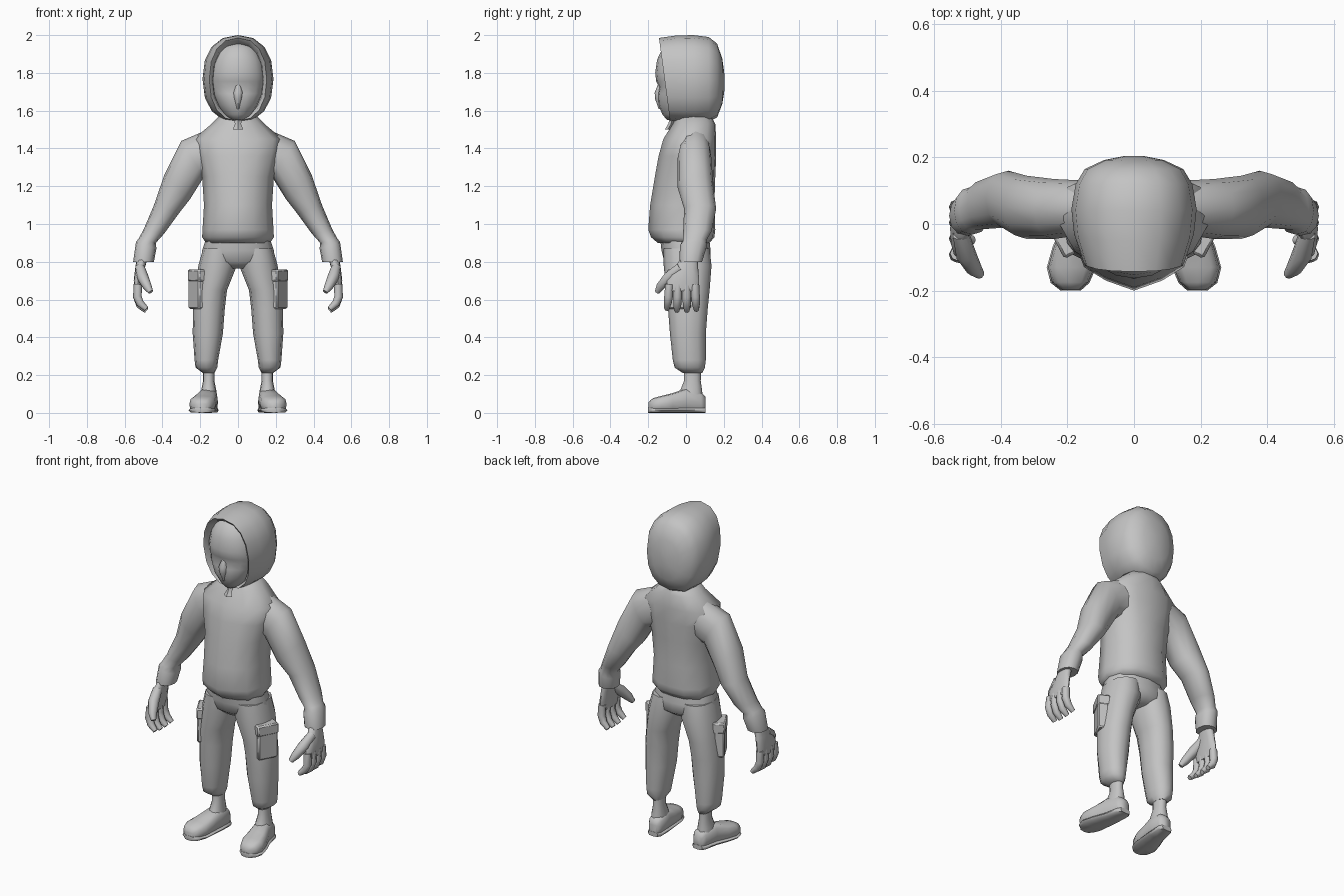
import bpy, bmesh, math
from mathutils import Vector, Matrix

if "Cube" in bpy.data.objects:
    bpy.data.objects.remove(bpy.data.objects["Cube"], do_unlink=True)

GREY = (0.55, 0.55, 0.55, 1)
mat = bpy.data.materials.new("plain grey")
mat.use_nodes = True
mat.diffuse_color = GREY
bsdf = next(n for n in mat.node_tree.nodes if n.type == 'BSDF_PRINCIPLED')
bsdf.inputs["Base Color"].default_value = GREY


def finish(name, bm, mirror=False, sharp=60):
    bmesh.ops.recalc_face_normals(bm, faces=bm.faces)
    mesh = bpy.data.meshes.new(name)
    bm.to_mesh(mesh)
    bm.free()
    mesh.materials.append(mat)
    mesh.shade_smooth()
    mesh.set_sharp_from_angle(angle=math.radians(sharp))
    obj = bpy.data.objects.new(name, mesh)
    bpy.context.collection.objects.link(obj)
    if mirror:
        obj.modifiers.new("Mirror", 'MIRROR').use_mirror_merge = False
    return obj


def add_loft(bm, rings):
    """Skin a list of point rings and cap both ends."""
    loops = [[bm.verts.new(p) for p in ring] for ring in rings]
    for a, b in zip(loops, loops[1:]):
        for i in range(len(a)):
            j = (i + 1) % len(a)
            bm.faces.new((a[i], a[j], b[j], b[i]))
    bm.faces.new(loops[0])
    bm.faces.new(loops[-1])


def loft(name, rings, mirror=False, sharp=60):
    bm = bmesh.new()
    add_loft(bm, rings)
    return finish(name, bm, mirror, sharp)


def ring(c, u, v, n=12, power=1.0):
    """Ellipse about c with half axes u and v; power below 1 squares it."""
    pts = []
    for i in range(n):
        a = math.tau * i / n
        s, t = (math.copysign(abs(f) ** power, f) if abs(f) > 1e-6 else 0
                for f in (math.cos(a), math.sin(a)))
        pts.append(Vector(c) + Vector(u) * s + Vector(v) * t)
    return pts


def level(z, x0, x1, y0, y1, n=12, power=0.9):
    """Horizontal ring spanning the given x and y limits."""
    return ring(((x0 + x1) / 2, (y0 + y1) / 2, z),
                ((x1 - x0) / 2, 0, 0), (0, (y1 - y0) / 2, 0), n, power)


def limb(outer_x, outer_z, inner_x, inner_z, y, depth, n=12):
    """Ring across a limb, from its outer to its inner outline."""
    o, i = Vector((outer_x, y, outer_z)), Vector((inner_x, y, inner_z))
    return ring((o + i) / 2, (o - i) / 2, (0, depth, 0), n, 0.9)


def tube(points, radii, n=8):
    pts = [Vector(p) for p in points]
    rings = []
    for k, p in enumerate(pts):
        d = (pts[min(k + 1, len(pts) - 1)] - pts[max(k - 1, 0)]).normalized()
        u = d.cross(Vector((0, 1, 0.2))).normalized()
        rings.append(ring(p, u * radii[k], d.cross(u) * radii[k], n))
    return rings


# Jacket body with a ridge down the front
half = [(0, -1), (.45, -.83), (.8, -.6), (1, 0), (.85, .65), (.45, .95), (0, 1)]
outline = half + [(-x, y) for x, y in half[-2:0:-1]]
body = [(.90, .17, -.15, .125), (.93, .19, -.185, .15), (.97, .188, -.2, .155),
        (1.1, .18, -.19, .15), (1.25, .19, -.165, .155), (1.36, .22, -.145, .16),
        (1.45, .235, -.12, .16), (1.53, .14, -.07, .155), (1.58, .09, -.05, .13)]
loft("jacket_body", [[Vector((x * w, (f + b) / 2 + y * (b - f) / 2, z))
                      for x, y in outline] for z, w, f, b in body])

# Sleeves and cuffs
loft("sleeve", [limb(*s) for s in (
    (.16, 1.50, .12, 1.26, .05, .08), (.30, 1.44, .18, 1.25, .045, .09),
    (.39, 1.26, .255, 1.13, .05, .095), (.445, 1.10, .31, 1.06, .075, .085),
    (.50, .97, .39, .95, .06, .075), (.525, .925, .435, .90, .045, .062),
    (.54, .905, .432, .87, .04, .072), (.555, .80, .445, .80, .025, .06))], True)

# Hands: palm, curled fingers and thumb
bm = bmesh.new()
add_loft(bm, [limb(*s) for s in (
    (.535, .83, .475, .83, .02, .04), (.545, .76, .495, .76, 0, .065),
    (.552, .70, .505, .70, -.015, .085), (.548, .645, .512, .645, -.02, .085))])
for y, drop in ((-.088, .01), (-.042, 0), (.004, 0), (.048, .005)):
    add_loft(bm, tube([(.53, y, .68), (.533, y * 1.05, .615),
                       (.518, y * 1.1, .57 + drop), (.485, y * 1.15, .54 + drop)],
                      (.022, .023, .021, .014)))
add_loft(bm, tube([(.52, -.03, .77), (.505, -.09, .72),
                   (.48, -.135, .67), (.462, -.152, .64)],
                  (.026, .031, .024, .014)))
finish("hand", bm, True)

# Trousers: seat and gathered legs
loft("trouser_seat", [level(z, -w, w, f, b) for z, w, f, b in (
    (.95, .16, -.14, .12), (.86, .19, -.13, .13), (.80, .19, -.115, .13),
    (.765, .11, -.07, .08))])
loft("trouser_leg", [level(*s) for s in (
    (.87, .01, .185, -.12, .125), (.78, .006, .21, -.118, .135),
    (.65, .058, .225, -.105, .125), (.55, .07, .238, -.095, .115),
    (.42, .08, .24, -.085, .105), (.28, .105, .23, -.07, .105),
    (.24, .11, .225, -.06, .10), (.21, .125, .185, -.015, .085))], True)


def pocket_block(name, size, centre):
    bm = bmesh.new()
    turn = Matrix.Rotation(math.radians(-28), 4, 'Z')
    bmesh.ops.create_cube(bm, size=1, matrix=Matrix.Translation(centre) @ turn
                          @ Matrix.Diagonal((*size, 1)))
    bmesh.ops.bevel(bm, geom=bm.edges[:], offset=.008, segments=1, affect='EDGES')
    finish(name, bm, True, 40)


# Cargo pockets on the outer thighs
pocket_block("cargo_pocket", (.06, .12, .18), (.21, -.03, .64))
pocket_block("pocket_flap", (.075, .13, .065), (.206, -.03, .727))

# Ankles and shoes
loft("ankle", [level(*s) for s in (
    (.25, .125, .187, -.012, .08), (.17, .125, .185, -.01, .078),
    (.12, .115, .195, -.03, .085), (.07, .115, .2, -.05, .09))], True)
shoe = [(.103, .15, .028, .085), (.08, .15, .044, .11), (.0, .16, .052, .13),
        (-.07, .177, .064, .105), (-.13, .188, .07, .09),
        (-.175, .192, .054, .078), (-.198, .19, .026, .058)]
loft("shoe", [ring((x, y, h / 2), (w, 0, 0), (0, 0, h / 2), 12, .7)
              for y, x, w, h in shoe], True)
loft("shoe_sole", [ring((x, y * 1.01, .014), (w + .004, 0, 0), (0, 0, .014), 8, .5)
                   for y, x, w, h in shoe], True)

# Hood with an open, sloping front rim
hood = []
for y, slope, w, zc, h in (
        (-.06, .07, .125, 1.76, .185), (-.13, .06, .135, 1.76, .205),
        (-.145, .06, .152, 1.765, .22), (-.05, .04, .18, 1.768, .23),
        (.04, .01, .188, 1.768, .232), (.12, 0, .175, 1.765, .225),
        (.165, 0, .148, 1.76, .195), (.192, 0, .09, 1.755, .12),
        (.204, 0, .03, 1.75, .04)):
    pts = ring((0, y, zc), (w, 0, 0), (0, 0, h), 16, .88)
    for p in pts:
        p.y += slope * (2 - p.z) / .45
    hood.append(pts)
loft("hood", hood)

# Masked face with a rounded brow, eye hollow and muzzle
loft("face", [level(z, -w, w, f, .06, 16, 1) for z, w, f in (
    (1.965, .05, -.07), (1.93, .10, -.125), (1.87, .128, -.153),
    (1.80, .14, -.163), (1.755, .14, -.158), (1.725, .138, -.142),
    (1.69, .13, -.15), (1.63, .105, -.146), (1.58, .075, -.125),
    (1.55, .045, -.1))])
loft("mask_nose", [level(z, -w, w, f, -.10, 8) for z, w, f in (
    (1.745, .01, -.146), (1.695, .028, -.166), (1.66, .022, -.163),
    (1.61, .008, -.145))])

# Zip pull at the collar
loft("zip_pull", [level(z, -w, w, f, f + .03, 4, 1) for z, w, f in (
    (1.555, .024, -.088), (1.53, .016, -.094), (1.50, .028, -.112))], sharp=30)
